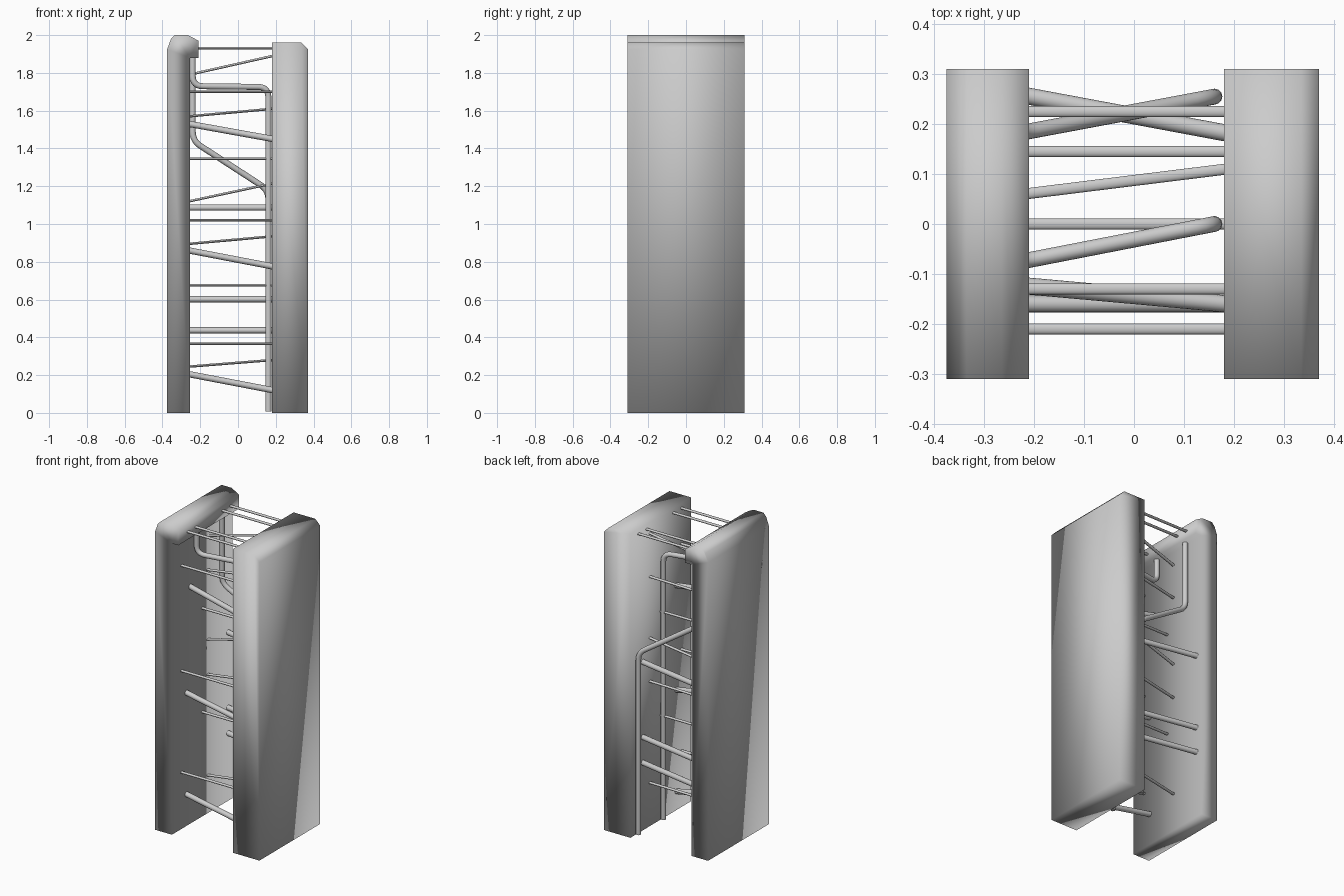
import bpy, bmesh
from mathutils import Vector

if "Cube" in bpy.data.objects:
    bpy.data.objects.remove(bpy.data.objects["Cube"])


def add_object(name, bm):
    bmesh.ops.recalc_face_normals(bm, faces=bm.faces)
    me = bpy.data.meshes.new(name)
    bm.to_mesh(me)
    bm.free()
    ob = bpy.data.objects.new(name, me)
    bpy.context.collection.objects.link(ob)
    return ob


def slab(name, profile, half_depth=0.31):
    """Extrude an (x, z) profile along y, smooth shaded all over."""
    bm = bmesh.new()
    face = bm.faces.new([bm.verts.new((x, -half_depth, z)) for x, z in profile])
    ext = bmesh.ops.extrude_face_region(bm, geom=[face])["geom"]
    moved = [v for v in ext if isinstance(v, bmesh.types.BMVert)]
    bmesh.ops.translate(bm, verts=moved, vec=(0, 2 * half_depth, 0))
    for f in bm.faces:
        f.smooth = True
    return add_object(name, bm)


def smooth_by_angle(ob):
    bpy.ops.object.select_all(action='DESELECT')
    ob.select_set(True)
    bpy.context.view_layer.objects.active = ob
    bpy.ops.object.shade_smooth_by_angle(angle=0.7)


def rod(name, a, b, width, height):
    """Straight rod with an oval section, from a to b."""
    a, b = Vector(a), Vector(b)
    d = b - a
    bm = bmesh.new()
    bmesh.ops.create_cone(bm, cap_ends=True, segments=16, radius1=0.5, radius2=0.5, depth=1)
    side = Vector((0, 0, 1)).cross(d).normalized()
    up = d.normalized().cross(side)
    for v in bm.verts:
        c = v.co.copy()
        v.co = (a + b) / 2 + side * c.x * width + up * c.y * height + d * c.z
    smooth_by_angle(add_object(name, bm))


def pipe(name, points, bend, radius):
    """Round pipe along a path whose corners are rounded off."""
    pts = [Vector(p) for p in points]
    path = [pts[0]]
    for p, q, r in zip(pts, pts[1:], pts[2:]):
        s = q + (p - q).normalized() * bend
        e = q + (r - q).normalized() * bend
        for i in range(7):
            t = i / 6
            path.append(s * (1 - t) ** 2 + q * 2 * t * (1 - t) + e * t * t)
    path.append(pts[-1])
    cu = bpy.data.curves.new(name, 'CURVE')
    cu.dimensions = '3D'
    cu.bevel_depth = radius
    cu.bevel_resolution = 4
    cu.use_fill_caps = True
    sp = cu.splines.new('POLY')
    sp.points.add(len(path) - 1)
    for pt, co in zip(sp.points, path):
        pt.co = (*co, 1)
    ob = bpy.data.objects.new(name, cu)
    bpy.context.collection.objects.link(ob)
    bpy.ops.object.select_all(action='DESELECT')
    ob.select_set(True)
    bpy.context.view_layer.objects.active = ob
    bpy.ops.object.convert(target='MESH')
    smooth_by_angle(bpy.context.object)


# the two upright walls; the left one has an overhanging head
slab("left_wall", [(-0.375, 0), (-0.255, 0), (-0.255, 1.88), (-0.21, 1.88), (-0.21, 1.97),
                   (-0.245, 1.99), (-0.265, 2.0), (-0.335, 2.0), (-0.355, 1.98), (-0.375, 1.925)])
slab("right_wall", [(0.18, 0), (0.37, 0), (0.37, 1.925), (0.335, 1.96), (0.18, 1.96)])

# bent pipes running down the right wall
pipe("upper_pipe", [(-0.24, -0.078, 1.90), (-0.24, -0.078, 1.73),
                    (0.161, 0, 1.725), (0.161, 0, 0.008)], 0.055, 0.016)
pipe("diagonal_pipe", [(-0.24, 0.18, 1.90), (-0.24, 0.18, 1.44),
                       (0.161, 0.255, 1.18), (0.161, 0.255, 0.008)], 0.05, 0.016)

L, R = -0.26, 0.185
THIN = (0.022, 0.013)
THICK = (0.034, 0.033)

# level thin rods: (y, z)
for i, (y, z) in enumerate([(-0.21, 1.93), (-0.13, 1.93), (0.145, 1.93), (0.225, 1.93),
                            (-0.21, 1.70), (-0.21, 1.02), (-0.21, 0.365),
                            (0, 1.345), (0, 0.675)]):
    rod(f"level_rod_{i}", (L, y, z), (R, y, z), *THIN)

# rising thin rods: (left z, right z)
for i, (z0, z1) in enumerate([(1.79, 1.89), (1.57, 1.61), (1.12, 1.215),
                              (0.895, 0.935), (0.245, 0.28)]):
    rod(f"rising_rod_{i}", (L, 0.055, z0), (R, 0.11, z1), *THIN)

# thick bars at the front, falling to the right: (left y, left z, right z)
for i, (y, z0, z1) in enumerate([(-0.12, 1.53, 1.45), (-0.16, 0.86, 0.775), (-0.16, 0.205, 0.12)]):
    rod(f"front_bar_{i}", (L, y, z0), (R, -0.16, z1), *THICK)

# thick level bars at the back
for i, z in enumerate([1.087, 0.602, 0.437]):
    rod(f"back_bar_{i}", (L, 0.265, z), (R, 0.182, z), *THICK)
